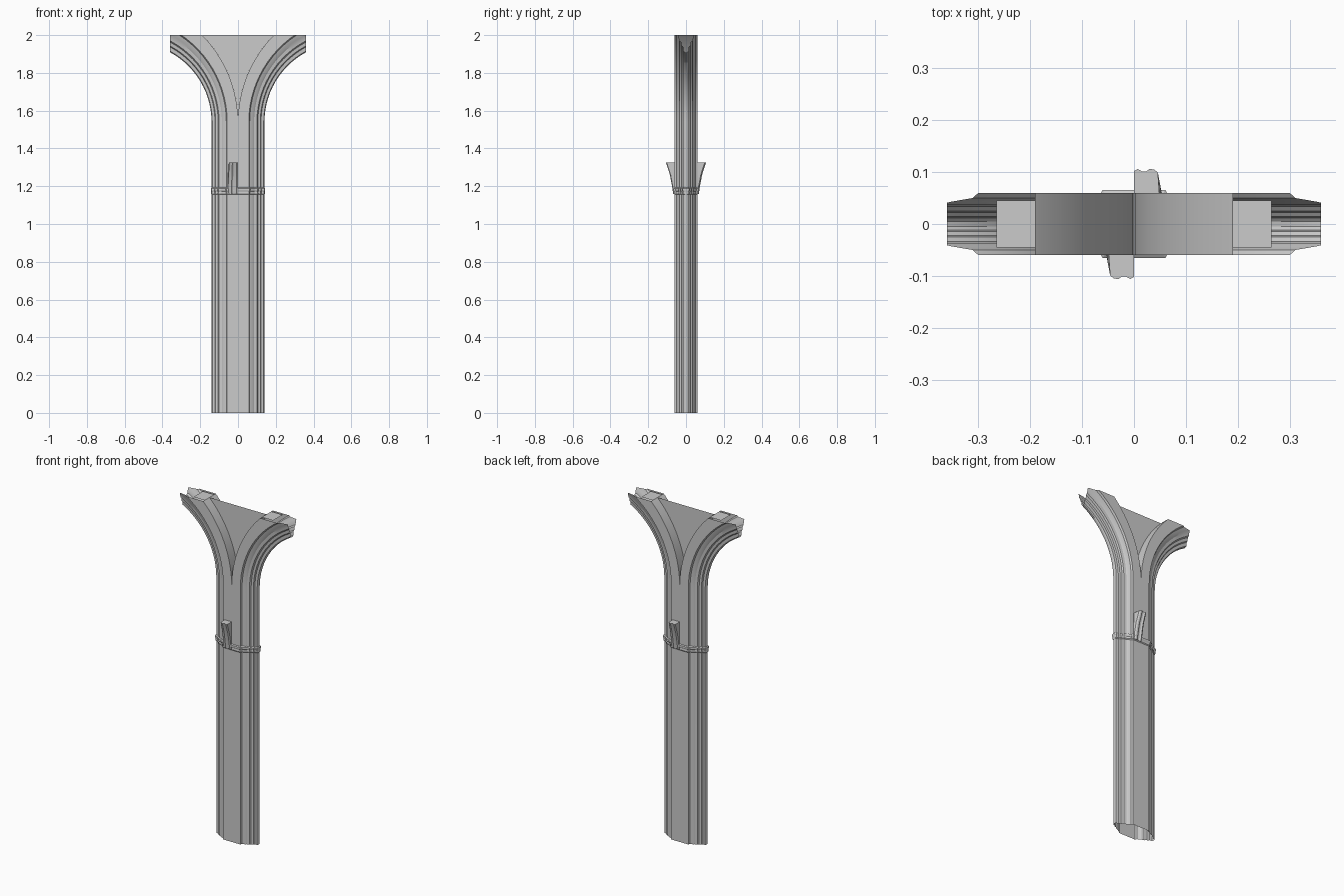
import bpy, bmesh, math
from mathutils import Vector

if "Cube" in bpy.data.objects:
    bpy.data.objects.remove(bpy.data.objects["Cube"])

SPRING, TOP, TIP = 1.54, 2.0, 0.36
# half moulding section: distance from the pier centre, half thickness
HALF = [(0, .06), (.057, .06), (.062, .05), (.078, .043), (.085, .037), (.1, .034),
        (.105, .025), (.118, .022), (.122, .014), (.136, .012), (.14, .005)]
SECTION = [(u, -y) for u, y in HALF] + [(u, y) for u, y in reversed(HALF)]


def arch(u, t):
    """Point on the arch curve starting at distance u from the centre."""
    r = .652 - 1.657 * u
    return u + r * (1 - math.cos(t)), SPRING + r * math.sin(t)


def loft(name, rows, mirror=False, close=False, caps=False, clip=False):
    bm = bmesh.new()
    vs = [[bm.verts.new(p) for p in row] for row in rows]
    n = len(rows[0])
    for a, b in zip(vs, vs[1:]):
        for i in range(n if close else n - 1):
            j = (i + 1) % n
            bm.faces.new((a[i], a[j], b[j], b[i]))
    if caps:
        bm.faces.new(vs[0][::-1])
        bm.faces.new(vs[-1])
    if clip:
        for co, no in (((0, 0, TOP), (0, 0, 1)), ((TIP, 0, 0), (1, 0, 0))):
            geom = bm.verts[:] + bm.edges[:] + bm.faces[:]
            bmesh.ops.bisect_plane(bm, geom=geom, plane_co=Vector(co),
                                   plane_no=Vector(no), clear_outer=True)
    me = bpy.data.meshes.new(name)
    bm.to_mesh(me)
    bm.free()
    ob = bpy.data.objects.new(name, me)
    bpy.context.collection.objects.link(ob)
    if mirror:
        ob.modifiers.new("mirror", 'MIRROR')
    bpy.ops.object.select_all(action='DESELECT')
    ob.select_set(True)
    bpy.context.view_layer.objects.active = ob
    bpy.ops.object.shade_smooth_by_angle(angle=math.radians(25))
    return ob


# moulded shaft that bends outward into a rib
angles = [math.radians(70 * i / 16) for i in range(17)]
rows = [[(u, y, 0) for u, y in SECTION]]
for t in angles:
    rows.append([(arch(u, t)[0], y, arch(u, t)[1]) for u, y in SECTION])
loft("shaft_and_rib", rows, mirror=True, clip=True)

# upper side of each rib
rows = [[(arch(0, t)[0], y, arch(0, t)[1]) for y in (.06, -.06)] for t in angles]
loft("rib_back", rows, mirror=True, clip=True)

# thin web filling the fork between the ribs
t_end = math.asin((TOP - SPRING) / .652)
rows = []
for i in range(1, 13):
    x, z = arch(0, t_end * i / 12)
    rows.append([(-x, 0, z), (x, 0, z)])
rows.insert(0, [(-.0005, 0, SPRING), (.0005, 0, SPRING)])
loft("fork_web", rows)

# flat seat on top of each rib
loft("rib_seat", [[(.19, -.045, TOP), (.265, -.045, TOP)],
                  [(.19, .045, TOP), (.265, .045, TOP)]], mirror=True)

# ring band following the moulding
rows = []
for z, d in ((1.155, 0), (1.16, .004), (1.172, .003), (1.178, .006), (1.188, .006), (1.192, 0)):
    rows.append([(u + (d * .6 if u else 0), y + math.copysign(d, y), z) for u, y in SECTION])
loft("ring_band", rows, mirror=True)

# flared corbels, one each side, turned half round
for side, s in (("front", 1), ("back", -1)):
    rows = []
    for z, y, w in ((1.16, .068, .052), (1.2, .074, .052), (1.26, .085, .05), (1.325, .106, .046)):
        front = [(0, -.004), (.15, 0), (.35, -.005), (.5, -.005), (.65, 0), (.85, -.001), (1, -.007)]
        pts = [(0, .055)] + [(f * w, y + d) for f, d in front] + [(w + .003, .055)]
        rows.append([(-s * a, -s * b, z) for a, b in pts])
    loft(side + "_corbel", rows, close=True, caps=True)
